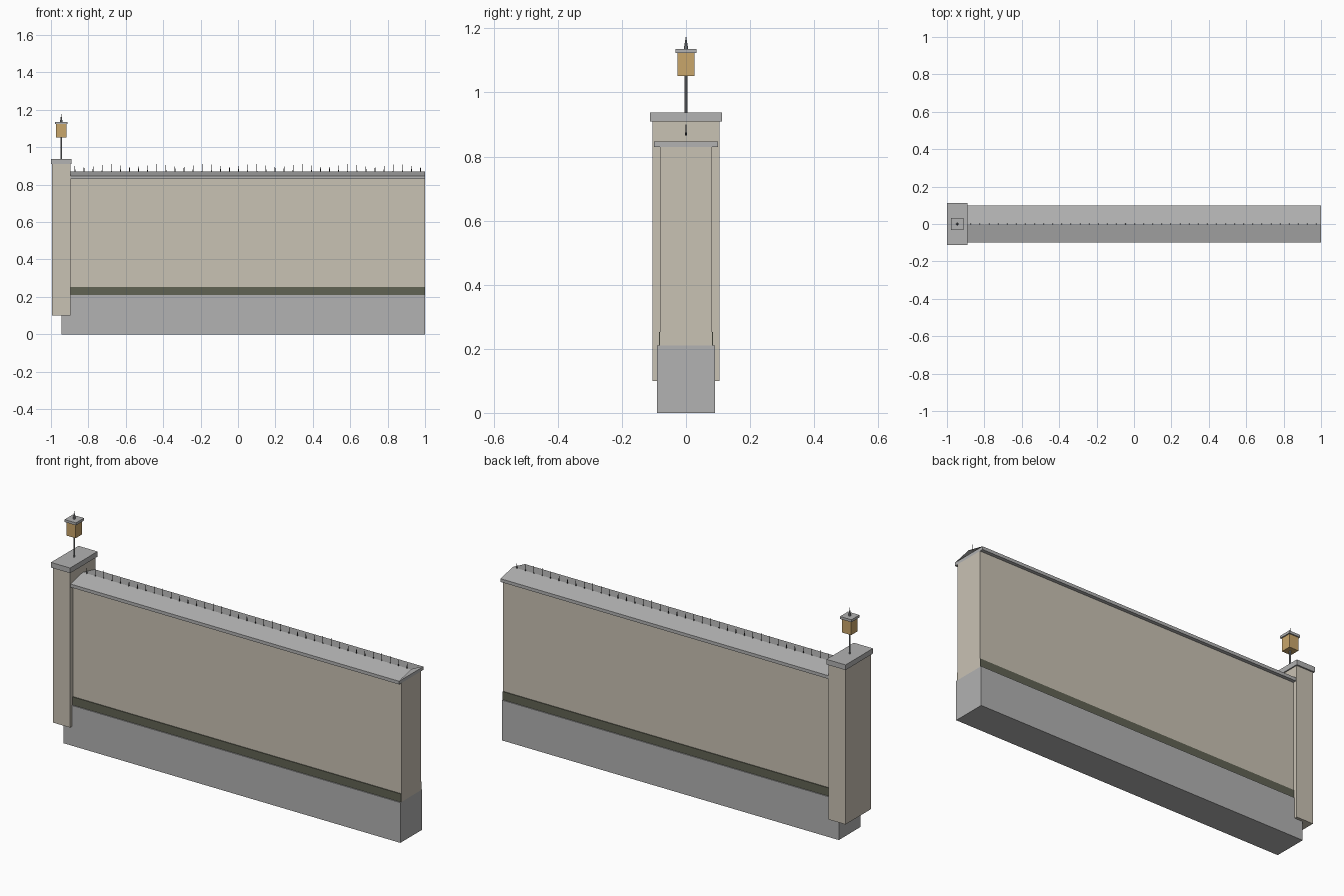
import bpy, bmesh, math

if "Cube" in bpy.data.objects:
    bpy.data.objects.remove(bpy.data.objects["Cube"])


def material(name, rgb):
    # sRGB 0-255 to linear
    m = bpy.data.materials.new(name)
    m.diffuse_color = [((c / 255 + 0.055) / 1.055) ** 2.4 for c in rgb] + [1]
    m.use_nodes = True
    m.node_tree.nodes["Principled BSDF"].inputs["Base Color"].default_value = m.diffuse_color
    return m


STONE = material("grey stone", (178, 178, 178))
PLASTER = material("beige plaster", (201, 194, 180))
BAND = material("dark moss band", (97, 99, 84))
IRON = material("dark iron", (64, 64, 66))
METAL = material("grey metal", (140, 142, 145))
GLASS = material("amber glass", (201, 166, 107))


def finish(name, bm, mat):
    mesh = bpy.data.meshes.new(name)
    bm.to_mesh(mesh)
    bm.free()
    mesh.materials.append(mat)
    ob = bpy.data.objects.new(name, mesh)
    bpy.context.collection.objects.link(ob)
    return ob


def box(name, x, y, z, mat):
    """Box from (min, max) pairs."""
    bm = bmesh.new()
    bmesh.ops.create_cube(bm, size=1)
    for v in bm.verts:
        v.co = [lo + (c + 0.5) * (hi - lo) for c, (lo, hi) in zip(v.co, (x, y, z))]
    return finish(name, bm, mat)


def add_cone(bm, x, z0, z1, r0, r1, sides):
    """Upright cone or rod on the wall's centre line."""
    new = bmesh.ops.create_cone(bm, cap_ends=True, segments=sides,
                                radius1=r0, radius2=r1, depth=z1 - z0)["verts"]
    bmesh.ops.translate(bm, verts=new, vec=(x, 0, (z0 + z1) / 2))


LEFT, RIGHT = -0.945, 1.0   # wall run; the pillar is centred on LEFT
SPAN = (LEFT, RIGHT)

# Wall: footing, plastered panel, coping slab
box("footing", SPAN, (-0.09, 0.09), (0, 0.21), STONE)
box("wall_panel", SPAN, (-0.081, 0.081), (0.21, 0.83), PLASTER)
box("coping_slab", SPAN, (-0.1, 0.1), (0.83, 0.847), STONE)

# Thin dark bands on front and back
for name, s in (("front_band", -1), ("back_band", 1)):
    box(name, SPAN, tuple(sorted((s * 0.081, s * 0.085))), (0.21, 0.253), BAND)

# Sloped coping: two open-ended slopes meeting at a ridge
bm = bmesh.new()
rows = [[bm.verts.new((x, y, z)) for x in SPAN]
        for y, z in ((-0.1, 0.847), (0, 0.87), (0.1, 0.847))]
for a, b in zip(rows, rows[1:]):
    bm.faces.new((a[0], a[1], b[1], b[0]))
finish("coping_slopes", bm, STONE)

# Row of spikes along the ridge
bm = bmesh.new()
COUNT = 40
for i in range(COUNT):
    x = LEFT + (i + 0.5) * (RIGHT - LEFT) / COUNT
    add_cone(bm, x, 0.865, 0.912, 0.003, 0, 4)
finish("ridge_spikes", bm, IRON)

# Pillar and its cap
box("pillar", (LEFT - 0.049, LEFT + 0.049), (-0.105, 0.105), (0.10, 0.91), PLASTER)
box("pillar_cap", (LEFT - 0.055, LEFT + 0.055), (-0.113, 0.113), (0.91, 0.937), STONE)

# Lantern: post, glass body, lid, finial
bm = bmesh.new()
add_cone(bm, LEFT, 0.93, 1.055, 0.0045, 0.0045, 8)
finish("lantern_post", bm, METAL)
box("lantern_glass", (LEFT - 0.027, LEFT + 0.027), (-0.027, 0.027), (1.052, 1.123), GLASS)
box("lantern_lid", (LEFT - 0.033, LEFT + 0.033), (-0.033, 0.033), (1.123, 1.136), STONE)
bm = bmesh.new()
add_cone(bm, LEFT, 1.136, 1.178, 0.007, 0, 8)
finish("lantern_finial", bm, METAL)
